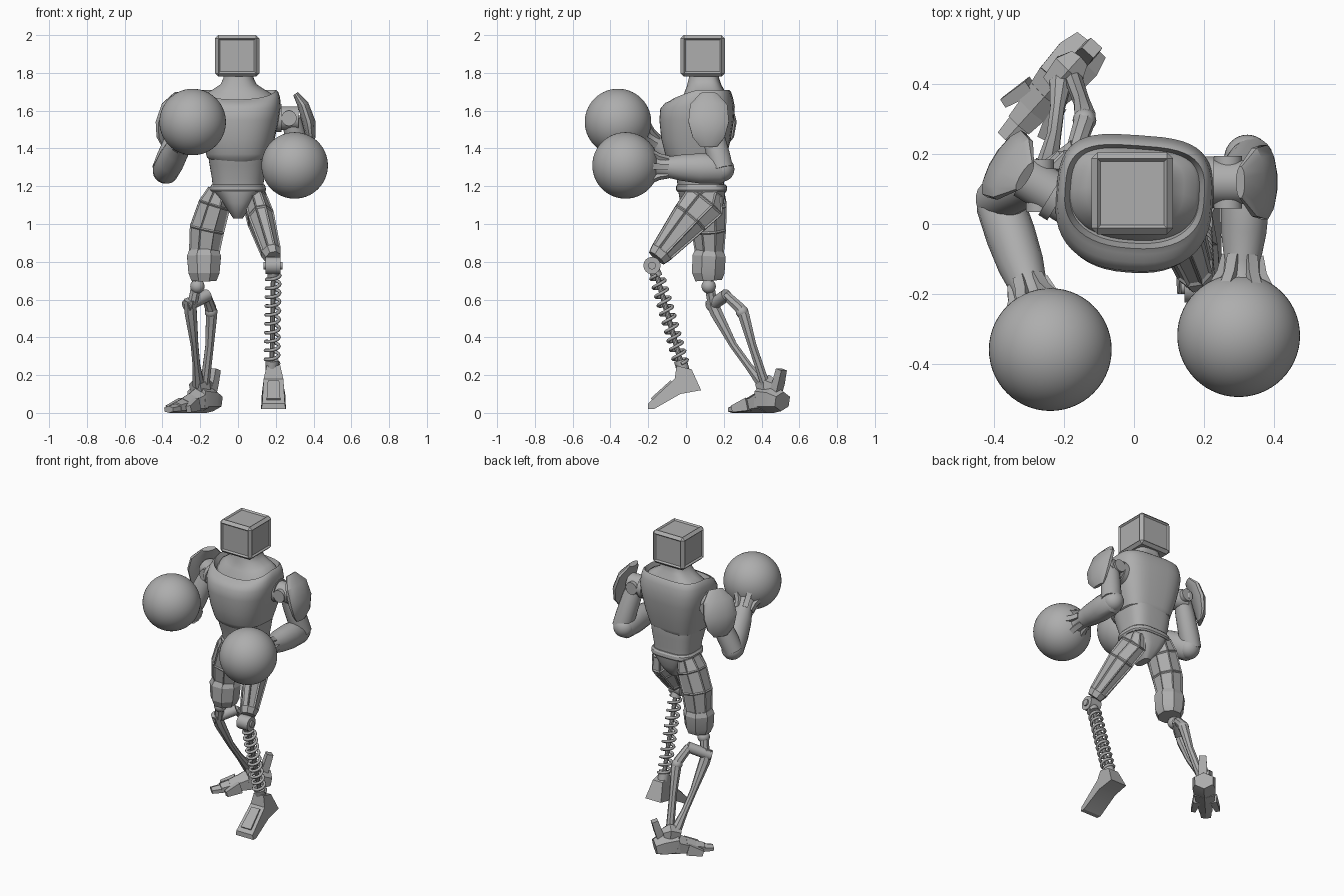
import bpy, bmesh
from math import sin, cos, pi, copysign, radians
from mathutils import Vector, Matrix

cube = bpy.data.objects.get("Cube")
if cube:
    bpy.data.objects.remove(cube, do_unlink=True)

grey = bpy.data.materials.new("plain grey")
grey.use_nodes = True
grey.diffuse_color = (.42, .42, .42, 1)
grey.node_tree.nodes["Principled BSDF"].inputs["Base Color"].default_value = grey.diffuse_color

X, Y, Z = Vector((1, 0, 0)), Vector((0, 1, 0)), Vector((0, 0, 1))


def finish(name, bm, angle=35):
    """Turn a bmesh into a shaded, coloured object."""
    bmesh.ops.recalc_face_normals(bm, faces=bm.faces)
    mesh = bpy.data.meshes.new(name)
    bm.to_mesh(mesh)
    bm.free()
    obj = bpy.data.objects.new(name, mesh)
    bpy.context.collection.objects.link(obj)
    mesh.materials.append(grey)
    bpy.ops.object.select_all(action='DESELECT')
    obj.select_set(True)
    bpy.context.view_layer.objects.active = obj
    bpy.ops.object.shade_smooth_by_angle(angle=radians(angle))
    return obj


def skin(name, rings, angle=35, panel=0):
    """Join closed rings of points with quads and cap both ends."""
    bm = bmesh.new()
    rows = [[bm.verts.new((p.x, p.y, max(p.z, 0))) for p in ring] for ring in rings]
    count = len(rows[0])
    sides = []
    for low, high in zip(rows, rows[1:]):
        for i in range(count):
            j = (i + 1) % count
            sides.append(bm.faces.new((low[i], low[j], high[j], high[i])))
    bm.faces.new(rows[0])
    bm.faces.new(rows[-1])
    if panel:
        bmesh.ops.recalc_face_normals(bm, faces=bm.faces)
        big = [f for f in sides if f.calc_area() > .004]
        bmesh.ops.inset_individual(bm, faces=big, thickness=panel, depth=-panel / 2)
    return finish(name, bm, angle)


def tube(name, points, sides=16, ref=X, angle=35, panel=0):
    """Sweep a polygon along points given as (x, y, z, radius along ref, other radius)."""
    centres = [Vector(p[:3]) for p in points]
    rings = []
    for i, (c, p) in enumerate(zip(centres, points)):
        along = (centres[min(i + 1, len(points) - 1)] - centres[max(i - 1, 0)]).normalized()
        u = (ref - along * ref.dot(along)).normalized()
        v = along.cross(u)
        grow = 1 / cos(pi / sides)
        turns = [2 * pi * (k + .5) / sides for k in range(sides)]
        rings.append([c + grow * (u * cos(t) * p[3] + v * sin(t) * p[-1]) for t in turns])
    return skin(name, rings, angle, panel)


def rod(name, start, end, radius, sides=16, ref=X):
    return tube(name, [(*start, radius), (*end, radius)], sides, ref)


def ball(name, centre, radius, detail=16):
    bm = bmesh.new()
    bmesh.ops.create_uvsphere(bm, u_segments=detail * 2, v_segments=detail, radius=radius,
                              matrix=Matrix.Translation(centre))
    return finish(name, bm, 60)


def body(name, levels, turn=0, back=3.4, angle=35):
    """Stack D-shaped sections given as (z, half width, front y, back y, front dip)."""
    spin = Matrix.Rotation(radians(turn), 3, 'Z')
    rings = []
    for z, half, front, rear, dip in levels:
        ring = []
        for k in range(48):
            c, s = cos(2 * pi * k / 48), sin(2 * pi * k / 48)
            power = 2 / (back if s > 0 else 2.4)
            x = half * copysign(abs(c) ** power, c)
            y = (rear + front) / 2 + (rear - front) / 2 * copysign(abs(s) ** power, s)
            ring.append(spin @ Vector((x, y - .06, z - dip * max(0, -s))) + Y * .06)
        rings.append(ring)
    return skin(name, rings, angle)


# Boxy head with chamfered edges and recessed panels
bm = bmesh.new()
bmesh.ops.create_cube(bm, size=1, matrix=Matrix.Translation((-.005, .088, 1.89))
                      @ Matrix.Diagonal((.235, .235, .22, 1)))
bmesh.ops.bevel(bm, geom=bm.edges[:], offset=.018, segments=1, affect='EDGES')
panels = [f for f in bm.faces if f.calc_area() > .02 and f.normal.z > -.5]
bmesh.ops.inset_individual(bm, faces=panels, thickness=.012, depth=-.01)
finish("head", bm, 20)

# Torso from neck to hips
body("neck", [(1.66, .19, -.05, .22, .05), (1.69, .175, -.04, .21, .04), (1.71, .14, -.01, .2, .02),
              (1.74, .095, .005, .185, .01), (1.77, .08, .015, .175, 0), (1.8, .078, .02, .175, 0)], -4)
body("chest_shell", [(1.33, .13, -.08, .19, 0), (1.35, .162, -.1, .21, 0), (1.37, .168, -.11, .215, 0),
                     (1.45, .192, -.13, .235, 0), (1.55, .215, -.14, .25, 0), (1.62, .225, -.135, .255, .01),
                     (1.67, .22, -.11, .245, .03), (1.7, .21, -.085, .235, .05), (1.71, .2, -.07, .225, .05),
                     (1.67, .185, -.055, .215, .05)], -4)
body("abdomen", [(1.18, .132, -.04, .2, 0), (1.24, .138, -.05, .2, 0), (1.31, .15, -.075, .21, 0),
                 (1.36, .158, -.09, .21, 0)])
body("belt", [(1.17, .142, -.045, .212, 0), (1.18, .148, -.052, .218, 0), (1.2, .146, -.052, .216, 0),
              (1.21, .138, -.045, .208, 0)], angle=25)
body("pelvis", [(1.03, .025, .03, .14, 0), (1.06, .045, 0, .17, 0), (1.11, .08, -.03, .2, 0),
                (1.18, .14, -.042, .21, 0)])


def arm(side, shoulder, elbow, fist, outward, reach):
    """Shoulder joint, guard plate, upper arm, forearm and round fist."""
    s, e, f = Vector(shoulder), Vector(elbow), Vector(fist)
    o = Vector(outward).normalized()
    rod(side + "_shoulder_joint", s - o * .1, s + o * .05, .063, 24, Z)
    rod(side + "_shoulder_collar", s - o * .07, s - o * .04, .074, 24, Z)
    rod(side + "_shoulder_bolt", s - Y * .075, s + Y * .075, .04, 20)
    # Guard plate
    shape = [(.13, .035, .015, .045), (.07, .075, .03, .098), (-.02, .105, .035, .107),
             (-.1, .115, .026, .085), (-.15, .11, .012, .045)]
    tube(side + "_shoulder_guard",
         [(*(s + o * (off + reach) + Z * up), thick, wide) for up, off, thick, wide in shape],
         12, o, 30)
    # Upper arm
    path = [(0, .05), (.3, .058), (.75, .062), (1, .06)]
    tube(side + "_upper_arm", [(*(s.lerp(e, t) + o * .015), r) for t, r in path], 20)
    ball(side + "_elbow", e, .066)
    # Forearm narrowing to the wrist
    path = [(-.04, .055, .06), (0, .068, .076), (.22, .07, .08), (.42, .065, .069),
            (.58, .052, .054), (.66, .054, .056), (.72, .07, .07)]
    tube(side + "_forearm", [(*e.lerp(f, t), a, b) for t, a, b in path], 16)
    ball(side + "_fist", f, .176, 28)
    # Grip ribs around the wrist
    along = (f - e).normalized()
    u = (X - along * X.dot(along)).normalized()
    v = along.cross(u)
    for k in range(6):
        out = u * cos(k * pi / 3) + v * sin(k * pi / 3)
        ribs = [(.55, .05), (.65, .062), (.73, .085)]
        tube(f"{side}_grip_rib_{k}", [(*(e.lerp(f, t) + out * r), .01, .016) for t, r in ribs], 4, out)


arm("left", (.27, .12, 1.56), (.325, .19, 1.29), (.3, -.32, 1.31), (1, 0, 0), 0)
arm("right", (-.27, .11, 1.56), (-.385, .06, 1.28), (-.24, -.36, 1.54), (-.82, .5, 0), .015)

# Left leg: panelled thigh and knee hinge
tube("left_thigh", [(.085, .14, 1.18, .05, .06), (.09, .1, 1.12, .062, .115), (.12, .02, 1.03, .07, .1),
                    (.175, -.13, .85, .052, .062), (.185, -.155, .82, .04, .05)], 8, X, 20, .012)
rod("left_knee_hinge", (.145, -.18, .78), (.225, -.18, .78), .045, 20, Z)
rod("left_knee_pin", (.135, -.18, .78), (.235, -.18, .78), .02, 12, Z)
rod("left_spring_cap", (.187, -.17, .76), (.187, -.153, .72), .03)

# Left leg: spring shin
top, bottom = Vector((.187, -.155, .73)), Vector((.18, -.025, .26))
rod("left_spring_core", top, bottom, .013, 10)
axis = (bottom - top).normalized()
u = (X - axis * X.dot(axis)).normalized()
v = axis.cross(u)
steps, coils = 160, 10
helix = []
for i in range(steps + 1):
    t = 2 * pi * coils * i / steps
    helix.append((*(top.lerp(bottom, i / steps) + (u * cos(t) + v * sin(t)) * .036), .008))
tube("left_spring", helix, 6, axis, 80)
rod("left_spring_base", bottom - axis * .02, bottom + axis * .04, .034)

# Left foot: side outline with its own half width at each corner
outline = [(-.05, .25, .036), (.03, .23, .036), (.08, .12, .058), (-.03, .1, .062),
           (-.17, .02, .066), (-.2, .02, .064), (-.2, .05, .06), (-.06, .18, .052)]
skin("left_foot", [[Vector((.188 + side * w, y, z)) for y, z, w in outline] for side in (-1, 1)], 20)
tube("left_instep_plate", [(.188, -.075, .165, .03, .01), (.188, -.18, .07, .036, .01)], 4)

# Right leg: faceted thigh and knee guard
tube("right_thigh", [(-.1, .115, 1.18, .06, .085), (-.125, .115, 1.1, .085, .1), (-.165, .12, .97, .092, .092),
                     (-.18, .125, .84, .08, .075)], 8, X, 20, .01)
tube("right_knee_guard", [(-.18, .125, .86, .078, .075), (-.18, .122, .83, .09, .088),
                          (-.18, .118, .74, .082, .086), (-.18, .12, .7, .066, .07)], 8, X, 20)
ball("right_knee_ball", (-.215, .12, .67), .038)
rod("right_knee_link", (-.215, .12, .7), (-.24, .14, .58), .026, 8)
rod("right_knee_axle", (-.275, .13, .565), (-.16, .215, .625), .032, 12, Z)

# Right leg: paired shin struts
tube("right_front_strut", [(-.255, .13, .6, .03), (-.25, .16, .53, .032), (-.23, .25, .36, .02),
                           (-.22, .33, .25, .02), (-.21, .41, .15, .032)], 8, X, 25)
tube("right_rear_strut", [(-.17, .21, .625, .024), (-.145, .285, .555, .028), (-.14, .305, .52, .03),
                          (-.15, .35, .36, .022), (-.175, .42, .15, .024)], 8, X, 25)
ball("right_strut_joint", (-.142, .297, .535), .034, 8)

# Right foot: heel block, overlapping toe plates and heel spur, turned outwards
heel, toe = Vector((-.125, .51, 0)), Vector((-.365, .245, 0))
across = Z.cross(toe - heel).normalized()


def foot_part(name, stations, sides=6):
    tube(name, [(*(heel.lerp(toe, t) + Z * h), a, b) for t, h, a, b in stations], sides, across, 20)


foot_part("right_heel", [(0, .06, .055, .045), (.15, .07, .07, .065), (.4, .075, .065, .07)])
foot_part("right_ankle", [(.14, .14, .03, .03), (.25, .15, .05, .045), (.42, .13, .04, .04)])
for k in range(4):
    start, tall = .36 + .16 * k, .062 - .013 * k
    wide = .066 - .01 * k
    foot_part(f"right_toe_plate_{k}", [(start, tall, wide, tall), (start + .17, tall * .75, wide * .85, tall * .75)])
for k, side in enumerate((-1, 1)):
    root, tip = heel.lerp(toe, .55) + across * side * .05, heel.lerp(toe, .8) + across * side * .075
    tube(f"right_side_toe_{k}", [(*(root + Z * .045), .022, .035), (*(tip + Z * .02), .014, .018)], 4, across)
tube("right_heel_spur", [(-.15, .47, .09, .024, .024), (-.135, .49, .16, .026, .022),
                         (-.12, .505, .23, .022, .02)], 4, across)
